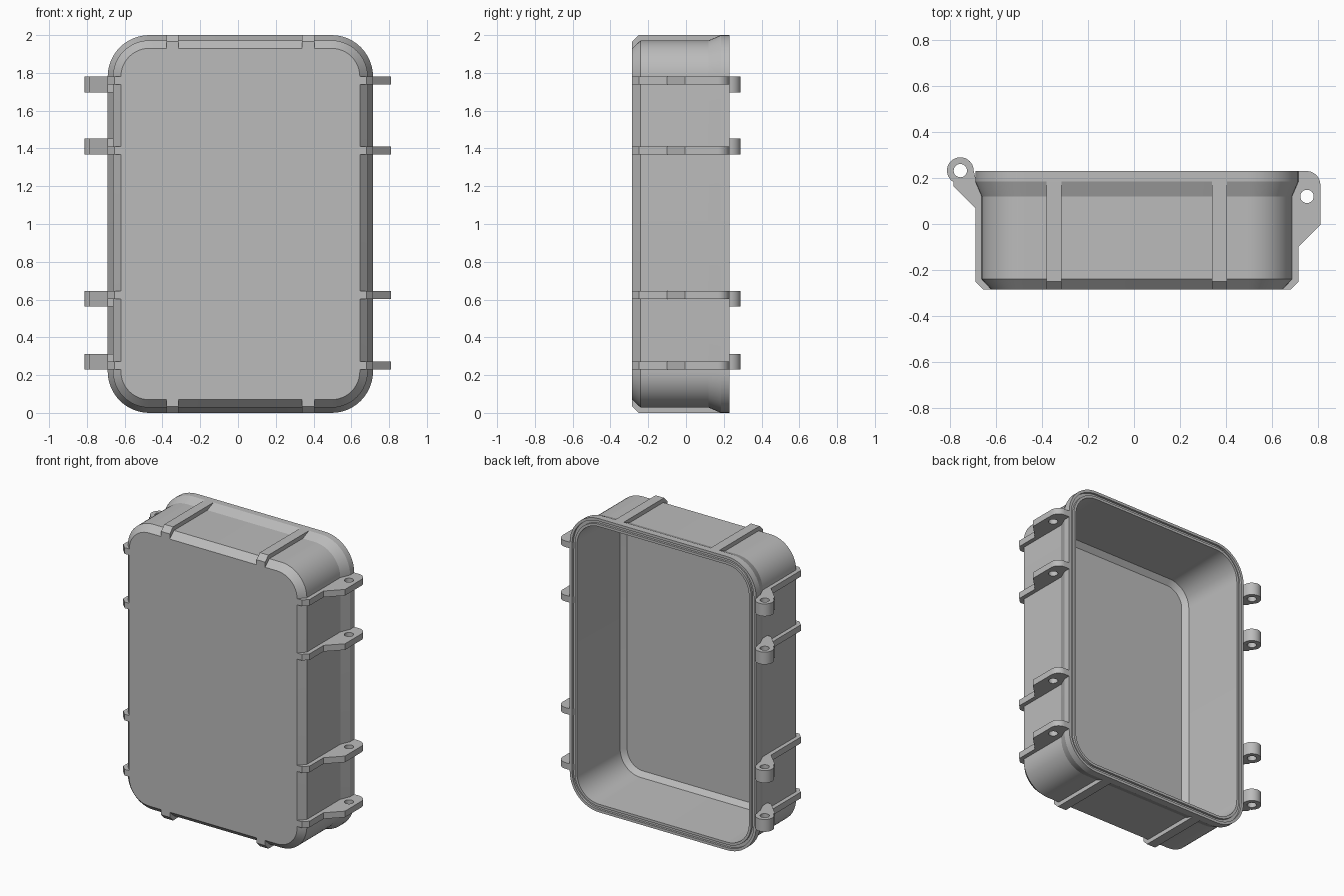
import bpy, bmesh, math
from mathutils import Matrix

cube = bpy.data.objects.get("Cube")
if cube:
    bpy.data.objects.remove(cube, do_unlink=True)

grey = bpy.data.materials.new("plain grey")
grey.use_nodes = True
grey.diffuse_color = (0.5, 0.5, 0.5, 1)
grey.node_tree.nodes["Principled BSDF"].inputs["Base Color"].default_value = (0.5, 0.5, 0.5, 1)

LEFT, RIGHT = -0.69, 0.715          # rim planes on x
CX, HALF_W = (LEFT + RIGHT) / 2, (RIGHT - LEFT) / 2
BACK, FRONT = 0.23, -0.285


def finish(name, mesh, matrix=Matrix()):
    mesh.materials.clear()
    mesh.materials.append(grey)
    obj = bpy.data.objects.new(name, mesh)
    obj.matrix_world = matrix
    bpy.context.collection.objects.link(obj)
    bpy.ops.object.select_all(action='DESELECT')
    obj.select_set(True)
    bpy.context.view_layer.objects.active = obj
    bpy.ops.object.shade_smooth_by_angle(angle=math.radians(20))
    return obj


def arc(cx, cy, r, start, end, steps):
    angles = [math.radians(start + (end - start) * i / steps) for i in range(steps + 1)]
    return [(cx + r * math.cos(a), cy + r * math.sin(a)) for a in angles]


def rounded_ring(inset, corner=0.22, steps=12):
    """Rounded rectangle in x and z, inset from the rim outline."""
    r = corner - inset
    dx, dz = HALF_W - corner, 1 - corner
    pts = []
    for i, (sx, sz) in enumerate([(1, 1), (-1, 1), (-1, -1), (1, -1)]):
        pts += arc(CX + sx * dx, 1 + sz * dz, r, 90 * i, 90 * i + 90, steps)
    return pts


def plate(name, outline, thickness, matrix, hole=None):
    """Flat plate from an outline, with an optional round hole."""
    curve = bpy.data.curves.new(name, 'CURVE')
    curve.dimensions = '2D'
    curve.fill_mode = 'BOTH'
    curve.extrude = thickness / 2
    for pts in [outline] + ([hole] if hole else []):
        spline = curve.splines.new('POLY')
        spline.points.add(len(pts) - 1)
        for point, (x, y) in zip(spline.points, pts):
            point.co = (x, y, 0, 1)
        spline.use_cyclic_u = True
    temp = bpy.data.objects.new(name + "_curve", curve)
    bpy.context.collection.objects.link(temp)
    bpy.context.view_layer.update()
    mesh = bpy.data.meshes.new_from_object(temp.evaluated_get(bpy.context.evaluated_depsgraph_get()))
    bpy.data.objects.remove(temp, do_unlink=True)
    bm = bmesh.new()
    bm.from_mesh(mesh)
    bmesh.ops.remove_doubles(bm, verts=bm.verts, dist=0.0001)
    bmesh.ops.recalc_face_normals(bm, faces=bm.faces)
    bm.to_mesh(mesh)
    bm.free()
    return finish(name, mesh, matrix)


# Hollow shell: outside from the front face to the rim, seal groove, then inside to the floor
section = [(FRONT, 0.07), (-0.24, 0.028), (0.12, 0.028), (0.185, 0), (BACK, 0),
           (BACK, 0.018), (0.215, 0.018), (0.215, 0.038), (BACK, 0.038),
           (BACK, 0.055), (-0.215, 0.068), (-0.245, 0.10)]
bm = bmesh.new()
rings = [[bm.verts.new((x, y, z)) for x, z in rounded_ring(inset)] for y, inset in section]
for a, b in zip(rings, rings[1:]):
    for i in range(len(a)):
        j = (i + 1) % len(a)
        bm.faces.new((a[i], a[j], b[j], b[i]))
bm.faces.new(rings[0])
bm.faces.new(rings[-1])
bmesh.ops.recalc_face_normals(bm, faces=bm.faces)
shell = bpy.data.meshes.new("case_shell")
bm.to_mesh(shell)
bm.free()
finish("case_shell", shell)

# Outlines measured outward from the rim plane, and along y
rib = [(-0.07, FRONT), (-0.035, FRONT), (0, -0.25), (0, 0.185), (-0.04, 0.185), (-0.04, -0.235)]
latch_ear = [(-0.03, -0.10), (0, -0.10), (0.095, -0.005)] + \
    arc(0.035, 0.17, 0.06, 0, 90, 10) + [(-0.015, BACK), (-0.03, 0.2)]
latch_hole = arc(0.037, 0.12, 0.029, 0, 345, 23)
knuckle = [(-0.035, 0.07), (0, 0.07), (0.095, 0.165)] + \
    arc(0.065, 0.232, 0.058, -60, 180, 28) + [(0, 0.205), (-0.035, 0.19)]
knuckle_hole = arc(0.065, 0.232, 0.029, 0, 345, 23)


def on_side(angle, x, z):
    return Matrix.Translation((x, 0, z)) @ Matrix.Rotation(math.radians(angle), 4, 'Y')


# Side ribs with latch ears on the right-hand edge and hinge knuckles opposite
for n, (z, shift) in enumerate([(0.25, 1), (0.625, -1), (1.39, 1), (1.76, -1)], 1):
    plate(f"latch_rib_{n}", rib, 0.042, on_side(0, RIGHT, z))
    plate(f"latch_ear_{n}", latch_ear, 0.042, on_side(0, RIGHT, z), latch_hole)
    plate(f"hinge_rib_{n}", rib, 0.042, on_side(180, LEFT, z))
    plate(f"hinge_knuckle_{n}", knuckle, 0.084, on_side(180, LEFT, z + shift * 0.021), knuckle_hole)

# Ribs across the top and bottom walls
for n, x in enumerate((-0.347, 0.372), 1):
    plate(f"top_rib_{n}", rib, 0.065, on_side(-90, x, 2))
    plate(f"bottom_rib_{n}", rib, 0.065, on_side(90, x, 0))
